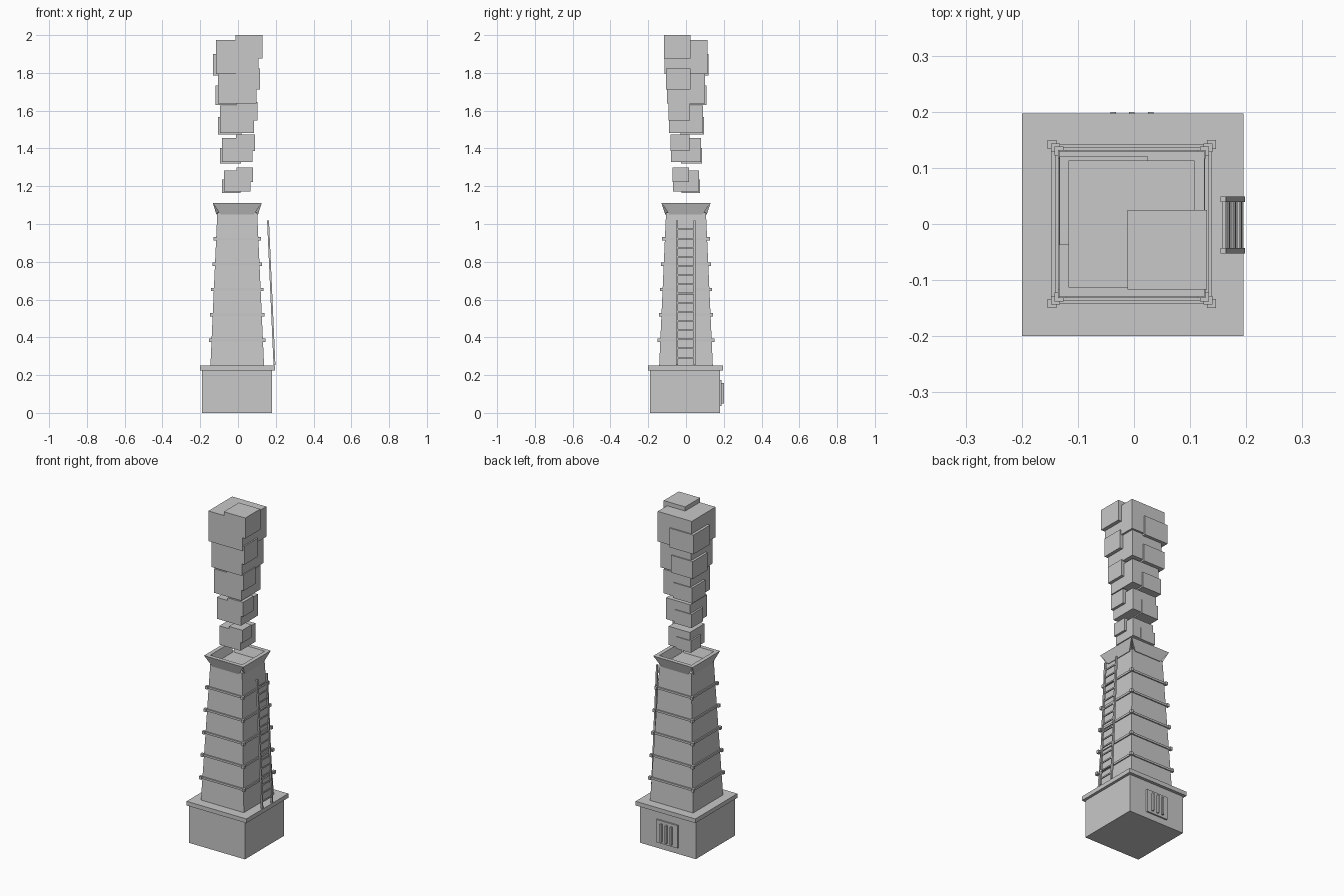
import bpy, bmesh, math
from mathutils import Vector, Matrix

if "Cube" in bpy.data.objects:
    bpy.data.objects.remove(bpy.data.objects["Cube"])

grey = bpy.data.materials.new("light_grey")
grey.diffuse_color = (0.58, 0.58, 0.58, 1)
grey.use_nodes = True
grey.node_tree.nodes["Principled BSDF"].inputs["Base Color"].default_value = grey.diffuse_color
CX = -0.004  # tower axis


def finish(bm, name):
    bmesh.ops.recalc_face_normals(bm, faces=bm.faces[:])
    me = bpy.data.meshes.new(name)
    bm.to_mesh(me)
    bm.free()
    me.materials.append(grey)
    ob = bpy.data.objects.new(name, me)
    bpy.context.collection.objects.link(ob)
    return ob


def add_box(bm, lo, hi, matrix=Matrix()):
    lo, hi = Vector(lo), Vector(hi)
    m = matrix @ Matrix.Translation((lo + hi) / 2) @ Matrix.Diagonal((*(hi - lo), 1))
    bmesh.ops.create_cube(bm, size=1, matrix=m)


def box(name, lo, hi):
    bm = bmesh.new()
    add_box(bm, lo, hi)
    return finish(bm, name)


def shaft_half(z):
    """Half width of the tapering shaft at height z."""
    return 0.142 + (0.106 - 0.142) * (z - 0.25) / 0.8


# Plinth and its cap slab
box("plinth", (-0.19, -0.19, 0), (0.179, 0.179, 0.23))
box("plinth_cap", (-0.2, -0.2, 0.225), (0.195, 0.197, 0.25))

# Tapering shaft
bm = bmesh.new()
z0, z1 = 0.245, 1.06
bmesh.ops.create_cone(bm, cap_ends=True, segments=4,
                      radius1=shaft_half(z0) * math.sqrt(2), radius2=shaft_half(z1) * math.sqrt(2),
                      depth=z1 - z0,
                      matrix=Matrix.Translation((CX, 0, (z0 + z1) / 2)) @ Matrix.Rotation(math.pi / 4, 4, 'Z'))
finish(bm, "shaft")

# Bands: four strips and four corner blocks at each level
for i in range(5):
    z = 0.385 + 0.134 * i
    h = shaft_half(z)
    bm = bmesh.new()
    for k in range(4):
        m = Matrix.Translation((CX, 0, z)) @ Matrix.Rotation(k * math.pi / 2, 4, 'Z')
        add_box(bm, (-h, -h - 0.007, -0.006), (h, -h + 0.01, 0.006), m)
        add_box(bm, (h - 0.002, h - 0.002, -0.009), (h + 0.014, h + 0.014, 0.009), m)
    finish(bm, "band_%d" % (i + 1))

# Flared crown: four tapered plates that meet at the rim
bm = bmesh.new()
for k in range(4):
    m = Matrix.Translation((CX, 0, 0)) @ Matrix.Rotation(k * math.pi / 2, 4, 'Z')
    profile = [(0.088, -0.110, 1.05), (0.130, -0.130, 1.112),
               (0.106, -0.106, 1.112), (0.080, -0.088, 1.05)]
    right = [bm.verts.new(m @ Vector(p)) for p in profile]
    left = [bm.verts.new(m @ Vector((-x, y, z))) for x, y, z in profile]
    bm.faces.new(right)
    bm.faces.new(left[::-1])
    for a in range(4):
        b = (a + 1) % 4
        bm.faces.new((right[a], left[a], left[b], right[b]))
finish(bm, "crown")

# Leaning ladder
bottom, top = Vector((0.193, -0.002, 0.253)), Vector((0.159, -0.002, 1.018))
length = (top - bottom).length
lean = math.atan2(top.x - bottom.x, top.z - bottom.z)
m = Matrix.Translation(bottom) @ Matrix.Rotation(lean, 4, 'Y')
bm = bmesh.new()
for s in (-1, 1):
    add_box(bm, (-0.005, s * 0.046 - 0.005, 0), (0.005, s * 0.046 + 0.005, length), m)
for i in range(15):
    z = 0.04 + i * 0.0485
    add_box(bm, (-0.003, -0.044, z - 0.004), (0.003, 0.044, z + 0.004), m)
finish(bm, "ladder")

# Vent on the back of the plinth
box("vent_plate", (-0.075, 0.17, 0.037), (0.065, 0.188, 0.173))
bm = bmesh.new()
for x in (-0.037, -0.004, 0.03):
    add_box(bm, (x - 0.005, 0.18, 0.05), (x + 0.005, 0.2, 0.157))
finish(bm, "vent_bars")

# Smoke: the same three-block puff growing with height
for i, s in enumerate((0.62, 0.71, 0.80, 0.90, 1.0)):
    m = Matrix.Translation((CX, 0, 1.165 + 0.155 * i)) @ Matrix.Scale(s, 4)
    bm = bmesh.new()
    add_box(bm, (-0.113, -0.113, 0.01), (0.112, 0.113, 0.19), m)
    add_box(bm, (-0.008, -0.117, 0.092), (0.134, 0.025, 0.215), m)
    add_box(bm, (-0.129, -0.037, 0.0), (0.029, 0.12, 0.115), m)
    finish(bm, "smoke_puff_%d" % (i + 1))
